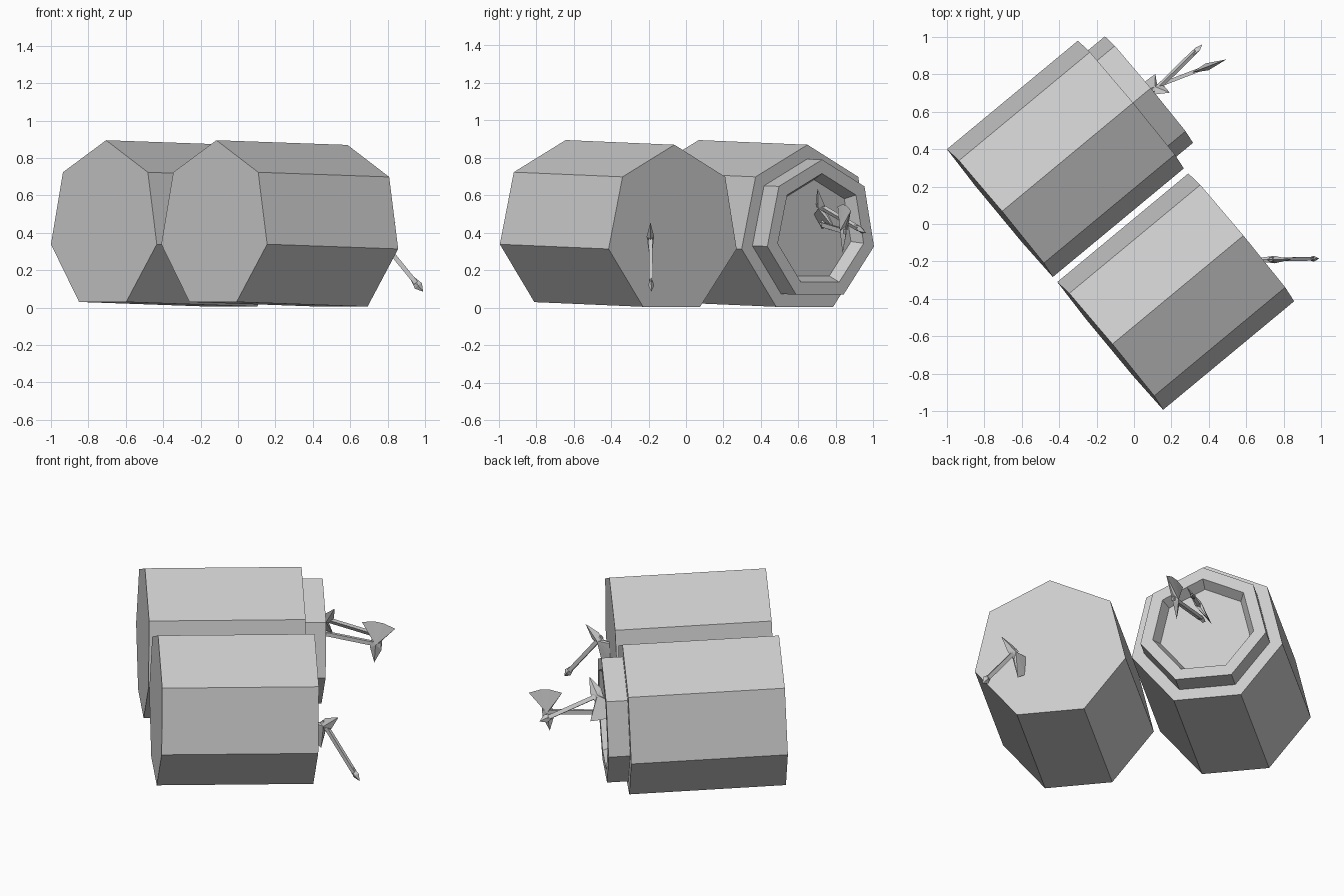
import bpy, bmesh
from math import sin, cos, tau
from mathutils import Vector

if "Cube" in bpy.data.objects:
    bpy.data.objects.remove(bpy.data.objects["Cube"])

SIDES = 7
AXIS = Vector((0.70, 0.58, -0.025)).normalized()
LENGTH = 0.91
SIDE = AXIS.cross(Vector((0, 0, 1))).normalized()
UP = SIDE.cross(AXIS)


def finish(bm, name):
    bmesh.ops.recalc_face_normals(bm, faces=bm.faces)
    mesh = bpy.data.meshes.new(name)
    bm.to_mesh(mesh)
    bm.free()
    bpy.context.collection.objects.link(bpy.data.objects.new(name, mesh))


def log(name, start, stations):
    """Seven-sided solid lofted through (distance, radius) stations."""
    bm = bmesh.new()
    rings = []
    for t, r in stations:
        c = Vector(start) + AXIS * t
        rings.append([bm.verts.new(c + r * (UP * cos(tau * i / SIDES) + SIDE * sin(tau * i / SIDES)))
                      for i in range(SIDES)])
    for a, b in zip(rings, rings[1:]):
        for i in range(SIDES):
            j = (i + 1) % SIDES
            bm.faces.new((a[i], a[j], b[j], b[i]))
    bm.faces.new(rings[0])
    bm.faces.new(rings[-1])
    finish(bm, name)


# Axe outlines: first number runs down the handle, second towards the spike
HEAD = [(-.10, -.12), (-.03, -.14), (.03, -.14), (.10, -.12), (.03, -.028),
        (.035, .03), (0, .12), (-.035, .03), (-.03, -.028)]


def axe(name, head, butt, spike, length=None):
    head, butt = Vector(head), Vector(butt)
    u = butt - head
    n = length or u.length
    u.normalize()
    v = Vector(spike)
    v = (v - u * v.dot(u)).normalized()
    w = u.cross(v)
    bm = bmesh.new()

    def blade(outline, centre, thick):
        # Sharp-edged plate with a raised middle on both faces
        edge = [bm.verts.new(head + u * a + v * b) for a, b in outline]
        for s in (1, -1):
            mid = bm.verts.new(head + u * centre + w * s * thick)
            for i in range(len(edge)):
                bm.faces.new((edge[i - 1], edge[i], mid))

    blade(HEAD, 0, .02)
    blade([(n - .10, .01), (n - .04, .024), (n, 0), (n - .04, -.024), (n - .10, -.01)], n - .045, .016)
    # Handle with a square section
    ends = [[bm.verts.new(head + u * a + v * p + w * q)
             for p, q in ((.012, .01), (-.012, .01), (-.012, -.01), (.012, -.01))]
            for a in (-.03, n - .06)]
    for i in range(4):
        j = (i + 1) % 4
        bm.faces.new((ends[0][i], ends[0][j], ends[1][j], ends[1][i]))
    for e in ends:
        bm.faces.new(e)
    finish(bm, name)


# Two logs lying side by side; the rear one has a stepped, hollowed target end
log("plain_log", (-.125, -.65, .44), [(0, .455), (LENGTH, .455)])
log("target_log", (-.715, .06, .44),
    [(0, .455), (LENGTH, .455), (LENGTH, .379), (LENGTH + .125, .379),
     (LENGTH + .125, .305), (LENGTH + .06, .27)])

# Thrown axes stuck in the log ends
axe("front_axe", (.75, -.19, .38), (.99, -.185, .085), (.79, 0, .61))
axe("rear_axe_upper", (.12, .72, .54), (.365, .96, .40), (.10, -.01, .11))
axe("rear_axe_outer", (.39, .84, .41), (.13, .74, .44), (0, 0, -1), .36)
